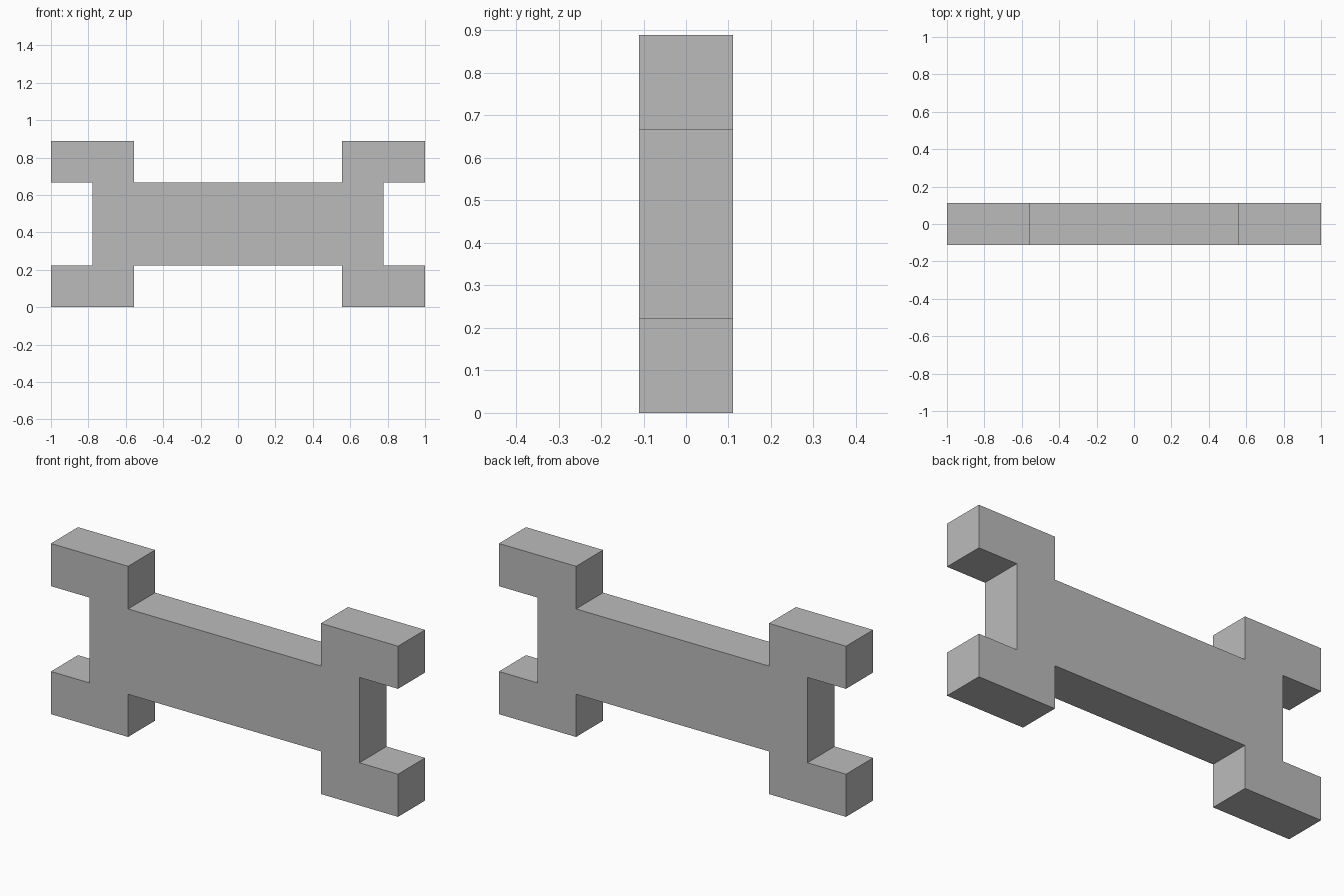
import bpy
import bmesh

cube = bpy.data.objects.get("Cube")
if cube:
    bpy.data.objects.remove(cube, do_unlink=True)

U = 1 / 9  # the whole shape sits on a grid of ninths

# Single flat grey
grey = bpy.data.materials.new("plain grey")
grey.use_nodes = True
colour = (0.5, 0.5, 0.5, 1.0)
grey.diffuse_color = colour
grey.node_tree.nodes["Principled BSDF"].inputs["Base Color"].default_value = colour

# Upper right quarter of the outline, relative to the centre
quarter = [(7, 2), (9, 2), (9, 4), (5, 4), (5, 2)]

# Mirror the quarter around the centre to get the full outline
right_top = quarter
left_top = [(-x, z) for x, z in reversed(quarter)]
left_bottom = [(-x, -z) for x, z in quarter]
right_bottom = [(x, -z) for x, z in reversed(quarter)]
outline = right_top + left_top + left_bottom + right_bottom

# Extrude the outline through the thickness
bm = bmesh.new()
front = bm.faces.new([bm.verts.new((x * U, -U, (z + 4) * U)) for x, z in outline])
extruded = bmesh.ops.extrude_face_region(bm, geom=[front], use_keep_orig=True)
back_verts = [g for g in extruded["geom"] if isinstance(g, bmesh.types.BMVert)]
bmesh.ops.translate(bm, verts=back_verts, vec=(0, 2 * U, 0))
bmesh.ops.recalc_face_normals(bm, faces=bm.faces)

mesh = bpy.data.meshes.new("bone_block")
bm.to_mesh(mesh)
bm.free()
mesh.materials.append(grey)
bone = bpy.data.objects.new("bone_block", mesh)
bpy.context.collection.objects.link(bone)
